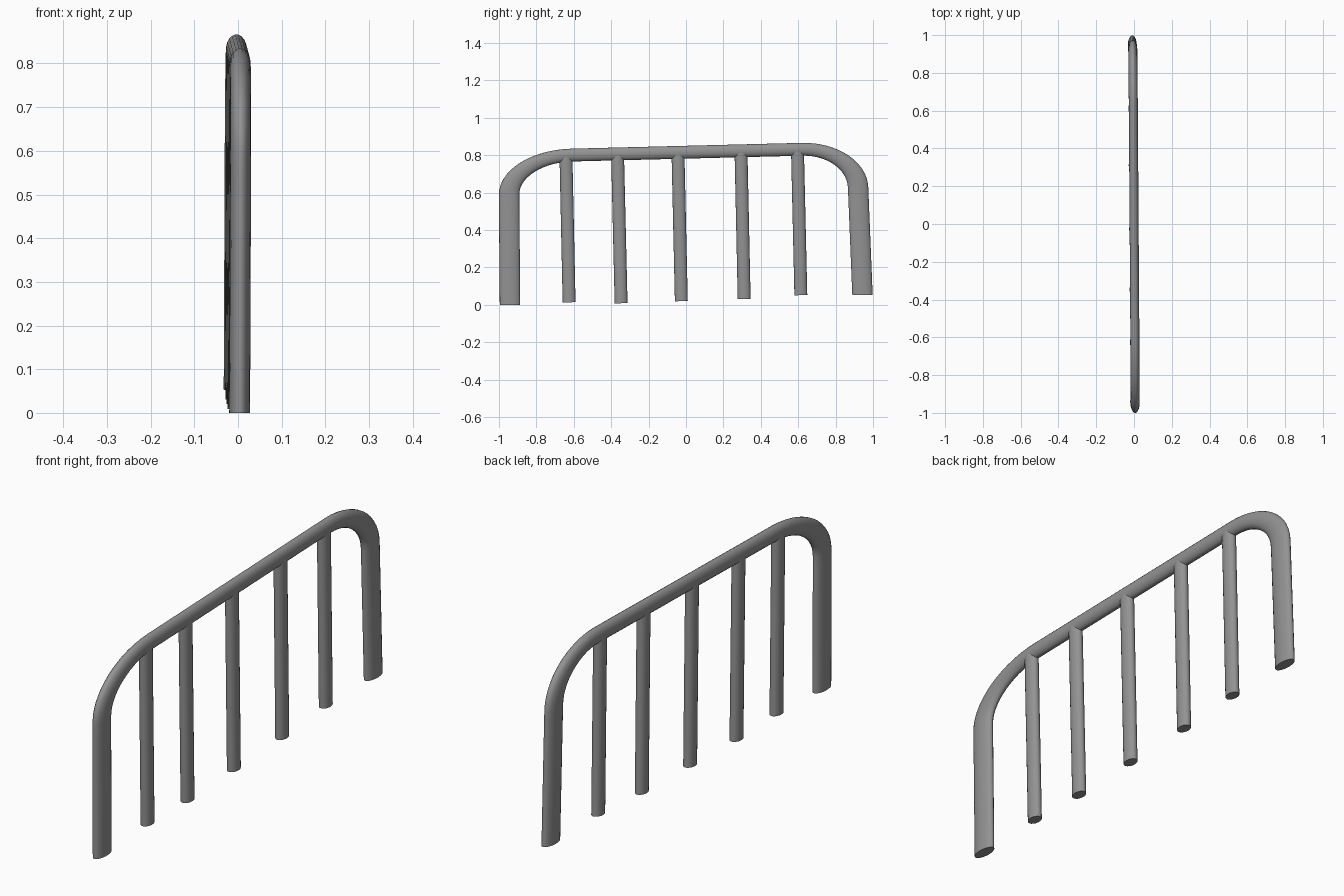
import bpy
import math
from mathutils import Vector

if "Cube" in bpy.data.objects:
    bpy.data.objects.remove(bpy.data.objects["Cube"])

grey = bpy.data.materials.new("dark_grey")
grey.diffuse_color = (0.29, 0.29, 0.29, 1)
grey.use_nodes = True
grey.node_tree.nodes["Principled BSDF"].inputs["Base Color"].default_value = grey.diffuse_color


def at(y, z):
    # The whole railing leans and turns very slightly in x
    return Vector((-0.0069 * y + 0.0005 + 0.004 * (z - 0.8), y, z))


def tube(name, knots, radii):
    """Sweep an oval tube along bezier knots (left handle, point, right handle).
    The path is swept with a unit circle in a squashed space, then scaled."""
    curve = bpy.data.curves.new(name, 'CURVE')
    curve.dimensions = '3D'
    curve.bevel_depth = 1.0
    curve.bevel_resolution = 8
    curve.resolution_u = 14
    curve.use_fill_caps = True
    curve.materials.append(grey)
    spline = curve.splines.new('BEZIER')
    spline.bezier_points.add(len(knots) - 1)
    for bp, (left, point, right) in zip(spline.bezier_points, knots):
        bp.handle_left_type = bp.handle_right_type = 'FREE'
        for attr, p in (('handle_left', left), ('co', point), ('handle_right', right)):
            setattr(bp, attr, [c / r for c, r in zip(p, radii)])
    obj = bpy.data.objects.new(name, curve)
    bpy.context.collection.objects.link(obj)
    obj.scale = radii
    bpy.ops.object.select_all(action='DESELECT')
    obj.select_set(True)
    bpy.context.view_layer.objects.active = obj
    bpy.ops.object.convert(target='MESH')
    obj = bpy.context.view_layer.objects.active
    bpy.ops.object.transform_apply(location=False, rotation=False, scale=True)
    bpy.ops.object.shade_smooth_by_angle(angle=math.radians(60))
    return obj


# Handrail: two end posts joined to the top bar by rounded corners
foot_a, bend_a1, corner_a, bend_a2 = at(-0.941, 0), at(-0.946, 0.59), at(-0.947, 0.7925), at(-0.61, 0.801)
bend_b1, corner_b, bend_b2, foot_b = at(0.62, 0.832), at(0.911, 0.839), at(0.92, 0.63), at(0.9435, 0.053)
K, T = 0.5523, 1 / 3
tube("handrail", [
    (foot_a.lerp(bend_a1, -T), foot_a, foot_a.lerp(bend_a1, T)),
    (bend_a1.lerp(foot_a, T), bend_a1, bend_a1.lerp(corner_a, K)),
    (bend_a2.lerp(corner_a, K), bend_a2, bend_a2.lerp(bend_b1, T)),
    (bend_b1.lerp(bend_a2, T), bend_b1, bend_b1.lerp(corner_b, K)),
    (bend_b2.lerp(corner_b, K), bend_b2, bend_b2.lerp(foot_b, T)),
    (foot_b.lerp(bend_b2, T), foot_b, foot_b.lerp(bend_b2, -T)),
], (0.024, 0.055, 0.0345))

# Balusters: bottom y, bottom z, top y
balusters = [(-0.625, 0.014, -0.642), (-0.347, 0.009, -0.366), (-0.025, 0.020, -0.043),
             (0.311, 0.031, 0.294), (0.614, 0.052, 0.596)]
for i, (y0, z0, y1) in enumerate(balusters, 1):
    a, b = at(y0, z0), at(y1, 0.800 + 0.025 * (y1 + 0.61))
    tube(f"baluster_{i}", [(a.lerp(b, -T), a, a.lerp(b, T)),
                           (b.lerp(a, T), b, b.lerp(a, -T))], (0.0235, 0.0345, 0.033))
